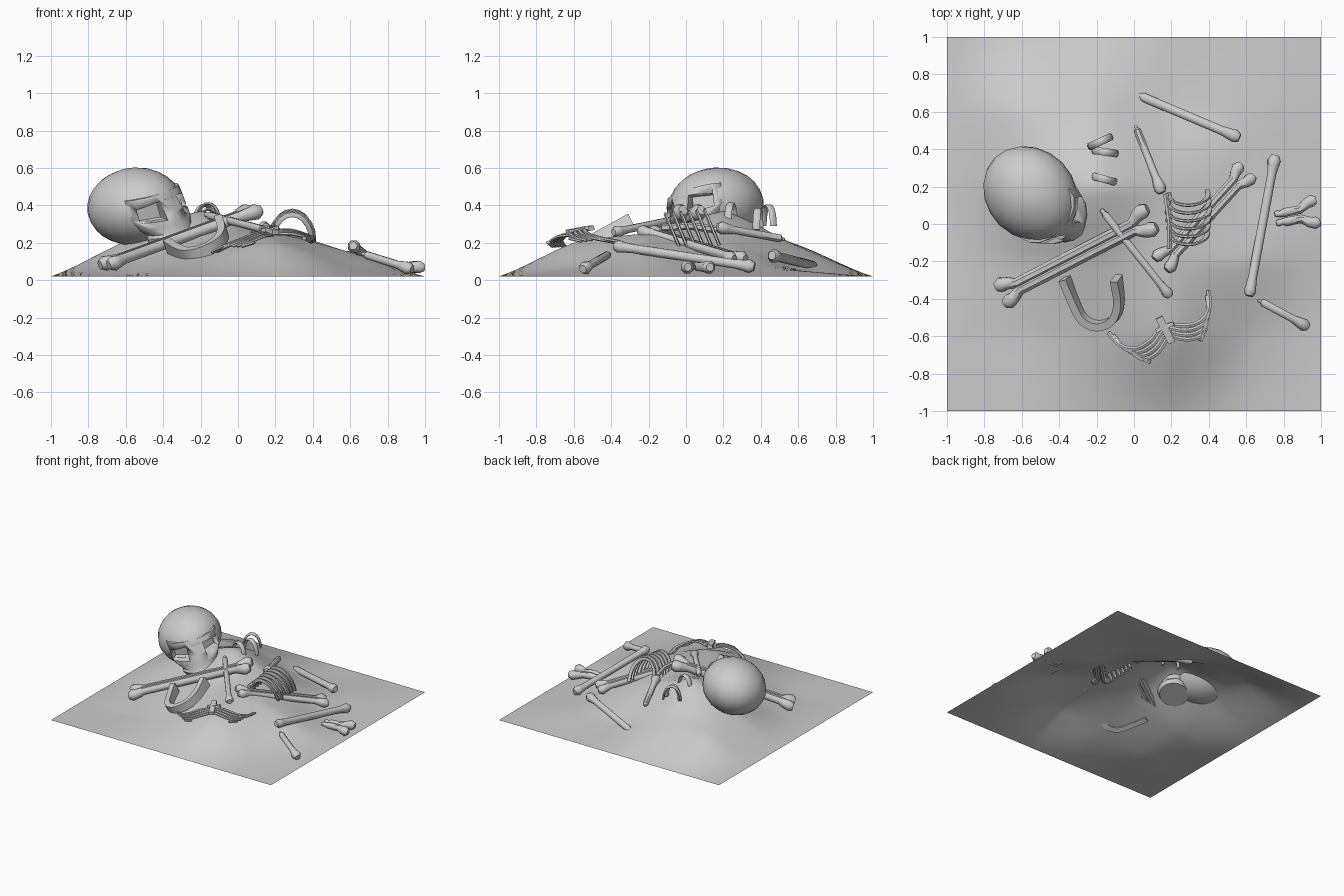
import bpy, bmesh, math
from math import sin, cos, pi, radians
from mathutils import Vector, Matrix

if "Cube" in bpy.data.objects:
    bpy.data.objects.remove(bpy.data.objects["Cube"])

Z = Vector((0, 0, 1))


def finish(name, bm, angle=40, M=None):
    bmesh.ops.recalc_face_normals(bm, faces=bm.faces)
    me = bpy.data.meshes.new(name)
    bm.to_mesh(me)
    bm.free()
    if M:
        me.transform(M)
    ob = bpy.data.objects.new(name, me)
    bpy.context.collection.objects.link(ob)
    bpy.ops.object.select_all(action='DESELECT')
    ob.select_set(True)
    bpy.context.view_layer.objects.active = ob
    bpy.ops.object.shade_smooth_by_angle(angle=radians(angle))
    return ob


def skin(bm, rings):
    vs = [[bm.verts.new(p) for p in r] for r in rings]
    n = len(vs[0])
    for a, b in zip(vs, vs[1:]):
        for i in range(n):
            bm.faces.new((a[i], a[(i + 1) % n], b[(i + 1) % n], b[i]))
    bm.faces.new(vs[0])
    bm.faces.new(vs[-1])


def cubic(a, b, c, d, t):
    return b + (c - a) * (0.5 * t) + (a * 2 - b * 5 + c * 4 - d) * (0.5 * t * t) \
        + (b * 3 - a - c * 3 + d) * (0.5 * t ** 3)


def smooth_path(pts, k=4):
    pts = [Vector(p) for p in pts]
    e = [pts[0] * 2 - pts[1]] + pts + [pts[-1] * 2 - pts[-2]]
    return [cubic(*e[i:i + 4], j / k) for i in range(len(pts) - 1) for j in range(k)] + [pts[-1]]


def sweep(bm, path, size, up=Z, n=8):
    """Sweep an elliptical section; size(i) gives half width and half height."""
    path = [Vector(p) for p in path]
    rings = []
    for i, p in enumerate(path):
        t = (path[min(i + 1, len(path) - 1)] - path[max(i - 1, 0)]).normalized()
        s = t.cross(Vector(up)).normalized()
        u = s.cross(t)
        w, h = size(i / (len(path) - 1))
        rings.append([p + s * w * cos(a) + u * h * sin(a)
                      for a in (2 * pi * (j + .5) / n for j in range(n))])
    skin(bm, rings)


# mound of earth: coarse height table, blended between linear and smooth
E = .02
H = [[E] * 6,
     [E, .03, .11, .20, .07, E],
     [E, .09, .22, .25, .15, E],
     [E, .21, .37, .22, .07, E],
     [E, .18, .18, .06, .05, E],
     [E] * 6]


def ground(x, y):
    def row(r, v):
        f = min(max((v + 1) / .4, 0), 4.9999)
        i = int(f)
        lin = r[i] + (r[i + 1] - r[i]) * (f - i)
        return .5 * lin + .5 * cubic(*[r[min(max(i + k, 0), 5)] for k in (-1, 0, 1, 2)], f - i)
    if max(abs(x), abs(y)) > .999:
        return E
    return max(E, row([row(r, x) for r in H], y))


bm = bmesh.new()
bmesh.ops.create_grid(bm, x_segments=40, y_segments=40, size=1)
for v in bm.verts:
    v.co.z = ground(v.co.x, v.co.y)
finish("earth_mound", bm, 60)


# long bones
def bone(name, p, q, r, k0, k1, pair=0.0, spread0=0.0, spread1=0.0):
    """Shaft from p to q with knob radii k0, k1; pair = half gap of a double shaft."""
    p, q = Vector(p), Vector(q)
    d = q - p
    L = d.length
    s = d.cross(Z).normalized()
    bm = bmesh.new()
    for g in ((-1, 1) if pair else (0,)):
        st = [(-k0 * .7, k0 * .6, spread0), (0, k0, spread0), (k0 * .8, k0 * .85, spread0 * .85),
              (k0 * 2, r, pair), (L - k1 * 2, r, pair), (L - k1 * .8, k1 * .85, spread1 * .85),
              (L, k1, spread1), (L + k1 * .7, k1 * .6, spread1)]
        sweep(bm, [p + d.normalized() * a + s * g * o for a, _, o in st],
              lambda f: (st[round(f * 7)][1],) * 2)
    finish(name, bm, 45)


bone("thigh_bone", (-.69, -.37, .09), (.07, .02, .365), .03, .042, .045, .02, .05, .055)
bone("forearm_pair", (.16, -.2, .26), (.59, .27, .12), .025, .036, .036, .02, .045, .045)
bone("half_buried_pair", (.77, .03, .075), (.96, .065, .07), .025, .02, .036, .025, .025, .06)
bone("shin_bone", (.62, -.36, .18), (.75, .34, .075), .026, .036, .038)
bone("outer_arm_bone", (.02, .69, .075), (.54, .47, .13), .026, .016, .038)
bone("inner_arm_bone", (.01, .52, .22), (.14, .19, .28), .022, .01, .036)
bone("thin_bone", (-.17, .07, .35), (.18, -.37, .26), .021, .014, .032)
bone("front_bone_tip", (.67, -.41, .14), (.91, -.54, .065), .022, .012, .036)

# skull, modelled facing -y then turned and rolled
M = Matrix.Translation((-.55, .16, .395)) @ Matrix.Rotation(radians(45), 4, 'Z') \
    @ Matrix.Rotation(radians(-15), 4, 'Y')
bm = bmesh.new()
bmesh.ops.create_uvsphere(bm, u_segments=20, v_segments=14, radius=1)
for v in bm.verts:
    f = max(0, -v.co.y)
    v.co = Vector((v.co.x * (.24 - .01 * f), v.co.y * .275, v.co.z * .205))
cranium = finish("skull_cranium", bm, 50, M)
bm = bmesh.new()
skin(bm, [[(w * cos(a), cy + d * sin(a), z) for a in (2 * pi * i / 16 for i in range(16))]
          for z, w, d, cy in ((.08, .19, .12, -.13), (-.03, .195, .15, -.15), (-.09, .165, .135, -.19),
                              (-.13, .125, .115, -.22), (-.145, .135, .12, -.225), (-.18, .125, .11, -.22))])
face = finish("skull_upper_jaw", bm, 40, M)

# eye sockets: tapered four-sided cutters
bm = bmesh.new()
for s in (-1, 1):
    R = Matrix.Translation((s * .125, -.26, -.005)) @ Matrix.Rotation(s * radians(28), 4, 'Z')
    skin(bm, [[R @ Vector((s * x * k, y, z * k)) for x, z in
               ((-.07, -.055), (.085, -.045), (.09, .035), (-.06, .055))]
              for y, k in ((-.1, 1.15), (.08, .8))])
cutter = finish("socket_cutter", bm, 30, M)
cutter.hide_render = True
cutter.hide_viewport = True
for ob in (cranium, face):
    md = ob.modifiers.new("sockets", 'BOOLEAN')
    md.operation = 'DIFFERENCE'
    md.solver = 'EXACT'
    md.object = cutter

# lower jaw: a U-shaped band tilted up at its right end
bm = bmesh.new()
jaw = [(-.37, -.29, .18), (-.32, -.42, .155), (-.27, -.51, .14), (-.19, -.545, .155),
       (-.11, -.51, .2), (-.08, -.42, .25), (-.095, -.29, .31)]
sweep(bm, smooth_path(jaw, 3), lambda f: (.03, .045 + .02 * abs(2 * f - 1) ** 4), (-.3, -.3, .85), 4)
finish("lower_jaw", bm, 35)

# arched rib cage with spine
bm = bmesh.new()
for i in range(6):
    y = .15 - i * .042
    arc = [(.29 + (.115 - .004 * abs(i - 2)) * cos(a), y - .06 * sin(a) + .01, .23 + .14 * sin(a) - .004 * i)
           for a in (pi * (j / 12 * 1.2 - .1) for j in range(13))]
    sweep(bm, arc, lambda f: (.015, .009), (0, 1, 0), 6)
sweep(bm, [(.17, .16, .27), (.19, .02, .29), (.19, -.13, .28)], lambda f: (.016, .02), n=6)
finish("arched_ribs", bm)

# spread rib cage with breastbone
ca, sa = cos(radians(23)), sin(radians(23))


def chest(u, v, dz):
    x, y = .17 + u * ca - v * sa, -.56 + u * sa + v * ca
    return x, y, ground(x, y) + dz


bm = bmesh.new()
for s in (-1, 1):
    for i in range(5):
        k, o = 1 - .06 * i, -.024 * i
        shape = ((.02, .02, .05), (.1, -.025, .075), (.19, -.035, .075), (.26, .015, .055), (.29, .1, .02))
        sweep(bm, smooth_path([chest(s * u * k, v + o, z) for u, v, z in shape[2 * (i > 3):5 - (i > 1)]], 3),
              lambda f: (.013, .009), n=6)
finish("spread_ribs", bm)
bm = bmesh.new()
sweep(bm, [chest(-.01, .07, .07), chest(0, -.08, .07)], lambda f: (.028, .018), n=4)
sweep(bm, [chest(-.05, .01, .07), chest(.05, .01, .07)], lambda f: (.015, .015), n=4)
finish("breastbone", bm, 30)

# loose rib fragments behind the skull
for i, (x, y, t, top) in enumerate(((-.18, .44, 25, .41), (-.155, .385, -8, .39), (-.16, .24, -15, .42))):
    c, s = cos(radians(t)), sin(radians(t))
    bm = bmesh.new()
    arc = [(x + .065 * cos(a) * c, y + .065 * cos(a) * s, top - .12 + .11 * sin(a))
           for a in (pi * j / 9 for j in range(10))]
    sweep(bm, arc, lambda f: (.009, .02), (-s, c, 0), 6)
    finish("loose_rib_%d" % (i + 1), bm)
